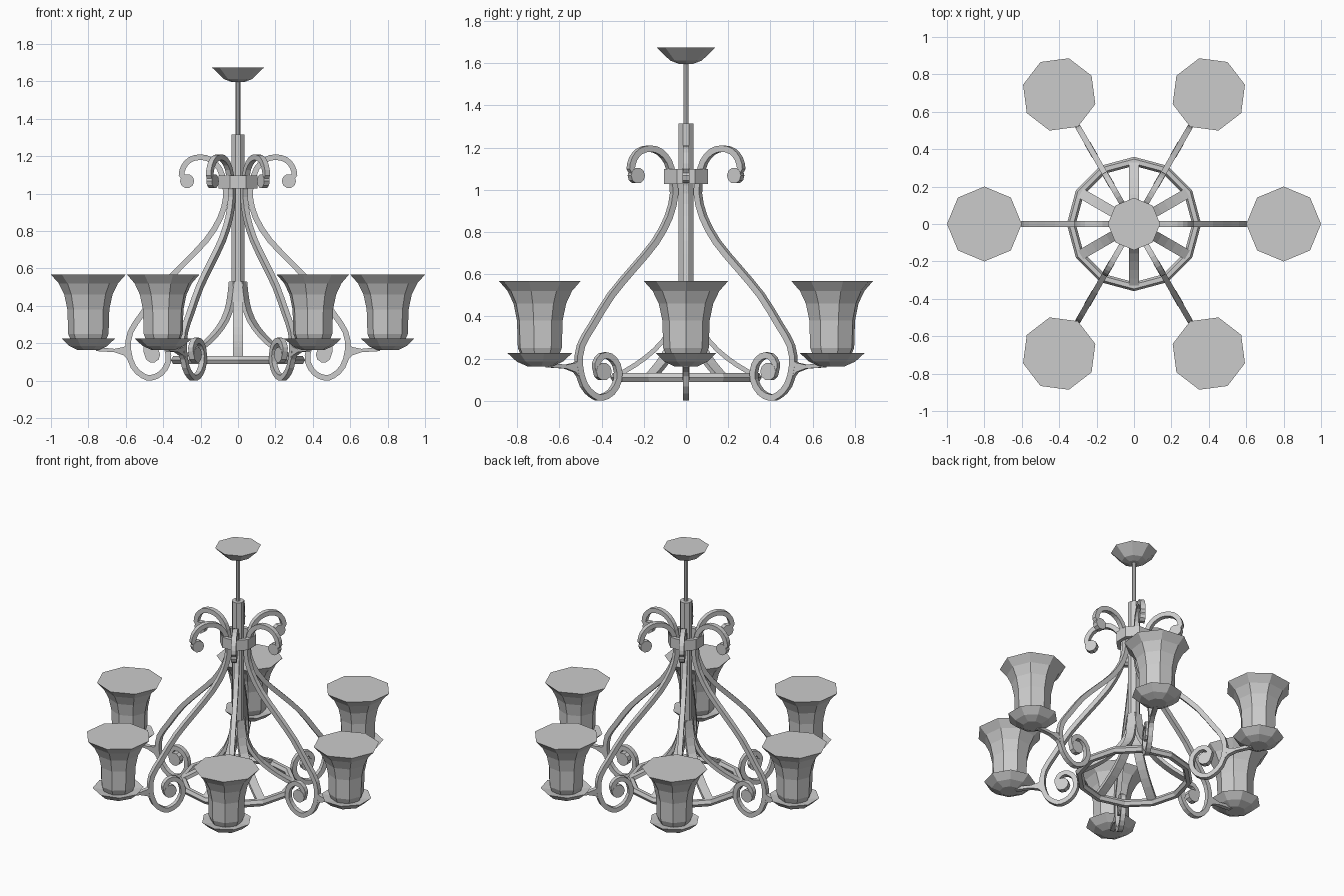
import bpy
from math import sin, cos, pi, radians
from mathutils import Vector

if "Cube" in bpy.data.objects:
    bpy.data.objects.remove(bpy.data.objects["Cube"])


def make(name, verts, faces, angle=0.0):
    me = bpy.data.meshes.new(name)
    me.from_pydata(verts, [], faces)
    ob = bpy.data.objects.new(name, me)
    ob.rotation_euler.z = angle
    bpy.context.collection.objects.link(ob)
    return ob


def lathe(name, profile, sides, cx=0.0, turn=0.0, angle=0.0, closed=False):
    """Revolve (radius, z) points; capped at both ends unless the profile is closed."""
    verts, faces, n = [], [], len(profile)
    for r, z in profile:
        for i in range(sides):
            a = turn + 2 * pi * i / sides
            verts.append((cx + r * cos(a), r * sin(a), z))
    for j in range(n if closed else n - 1):
        k = (j + 1) % n
        for i in range(sides):
            m = (i + 1) % sides
            faces.append((j * sides + i, j * sides + m, k * sides + m, k * sides + i))
    if not closed:
        faces.append(tuple(reversed(range(sides))))
        faces.append(tuple(range((n - 1) * sides, n * sides)))
    return make(name, verts, faces, angle)


def smooth_path(pts, steps=2):
    """Catmull-Rom through the (radius, z) points."""
    p = [Vector(q) for q in pts]
    p = [2 * p[0] - p[1]] + p + [2 * p[-1] - p[-2]]
    out = []
    for i in range(1, len(p) - 2):
        a, b, c, d = p[i - 1:i + 3]
        for s in range(steps):
            t = s / steps
            out.append(0.5 * (2 * b + (c - a) * t + (2 * a - 5 * b + 4 * c - d) * t * t
                              + (3 * b - a - 3 * c + d) * t ** 3))
    return out + [p[-2]]


def band(name, path, thick, width, angle):
    """Rectangular bar swept along a path in the radius-z plane."""
    verts, faces, n = [], [], len(path)
    for i, p in enumerate(path):
        t = (path[min(i + 1, n - 1)] - path[max(i - 1, 0)]).normalized()
        o = Vector((-t.y, t.x)) * thick / 2
        for s, w in ((1, 1), (1, -1), (-1, -1), (-1, 1)):
            q = p + o * s
            verts.append((q.x, w * width / 2, q.y))
    for i in range(n - 1):
        for j in range(4):
            k = (j + 1) % 4
            faces.append((4 * i + j, 4 * i + k, 4 * i + 4 + k, 4 * i + 4 + j))
    faces += [(3, 2, 1, 0), (4 * n - 4, 4 * n - 3, 4 * n - 2, 4 * n - 1)]
    return make(name, verts, faces, angle)


def plate(name, outline, width, angle):
    """Flat outline in the radius-z plane, thickened sideways."""
    n = len(outline)
    verts = [(x, s * width / 2, z) for s in (-1, 1) for x, z in outline]
    faces = [tuple(range(n)), tuple(reversed(range(n, 2 * n)))]
    faces += [((i + 1) % n, i, n + i, n + (i + 1) % n) for i in range(n)]
    return make(name, verts, faces, angle)


def disc(x, z, r, sides=10):
    return [(x + r * cos(2 * pi * i / sides), z + r * sin(2 * pi * i / sides)) for i in range(sides)]


# Ceiling canopy, rod, column and collar
lathe("ceiling_canopy", [(0.035, 1.597), (0.075, 1.612), (0.14, 1.675)], 8)
lathe("hanging_rod", [(0.013, 1.30), (0.013, 1.60)], 8)
lathe("center_column", [(0.038, 0.46), (0.038, 1.315)], 8, turn=pi / 8)
lathe("collar_band", [(0.112, 1.028), (0.112, 1.098), (0.085, 1.098), (0.085, 1.028)], 8,
      turn=pi / 8, closed=True)

# Lower ring with a six-sided section
lathe("lower_ring", [(0.335 + 0.024 * cos(i * pi / 3), 0.11 + 0.024 * sin(i * pi / 3))
                     for i in range(6)], 12, closed=True)

arm_path = smooth_path([
    (0.285, 1.085), (0.302, 1.10), (0.29, 1.145), (0.255, 1.182), (0.20, 1.195), (0.145, 1.18),
    (0.10, 1.135), (0.075, 1.06), (0.065, 0.98), (0.095, 0.87), (0.17, 0.75), (0.29, 0.625),
    (0.41, 0.50), (0.51, 0.36), (0.575, 0.26), (0.587, 0.165), (0.56, 0.075), (0.51, 0.027),
    (0.465, 0.015), (0.41, 0.04), (0.373, 0.10), (0.38, 0.17), (0.42, 0.21), (0.465, 0.21),
    (0.492, 0.175), (0.485, 0.14)])
strut_path = smooth_path([(0.03, 0.53), (0.045, 0.42), (0.08, 0.325), (0.15, 0.24),
                          (0.24, 0.17), (0.335, 0.115)])
bracket = [(0.58, 0.20), (0.61, 0.18), (0.66, 0.17), (0.76, 0.18), (0.76, 0.158),
           (0.66, 0.152), (0.61, 0.135), (0.58, 0.10)]

# Six arms with scrolls, brackets, dishes and shades, plus struts between them
for i in range(6):
    a = radians(60 * i)
    band(f"scroll_arm_{i}", arm_path, 0.03, 0.03, a)
    plate(f"upper_scroll_end_{i}", disc(0.272, 1.067, 0.038), 0.034, a)
    plate(f"lower_scroll_end_{i}", disc(0.458, 0.138, 0.042), 0.034, a)
    plate(f"shade_bracket_{i}", bracket, 0.028, a)
    lathe(f"drip_dish_{i}", [(0.06, 0.163), (0.11, 0.185), (0.154, 0.225), (0.09, 0.215)], 8,
          cx=0.8, turn=pi / 8, angle=a)
    lathe(f"lamp_shade_{i}", [(0.092, 0.212), (0.108, 0.25), (0.112, 0.38), (0.129, 0.46),
                              (0.158, 0.52), (0.20, 0.567)], 8, cx=0.8, angle=a)
    band(f"ring_strut_{i}", strut_path, 0.022, 0.055, a + pi / 6)
